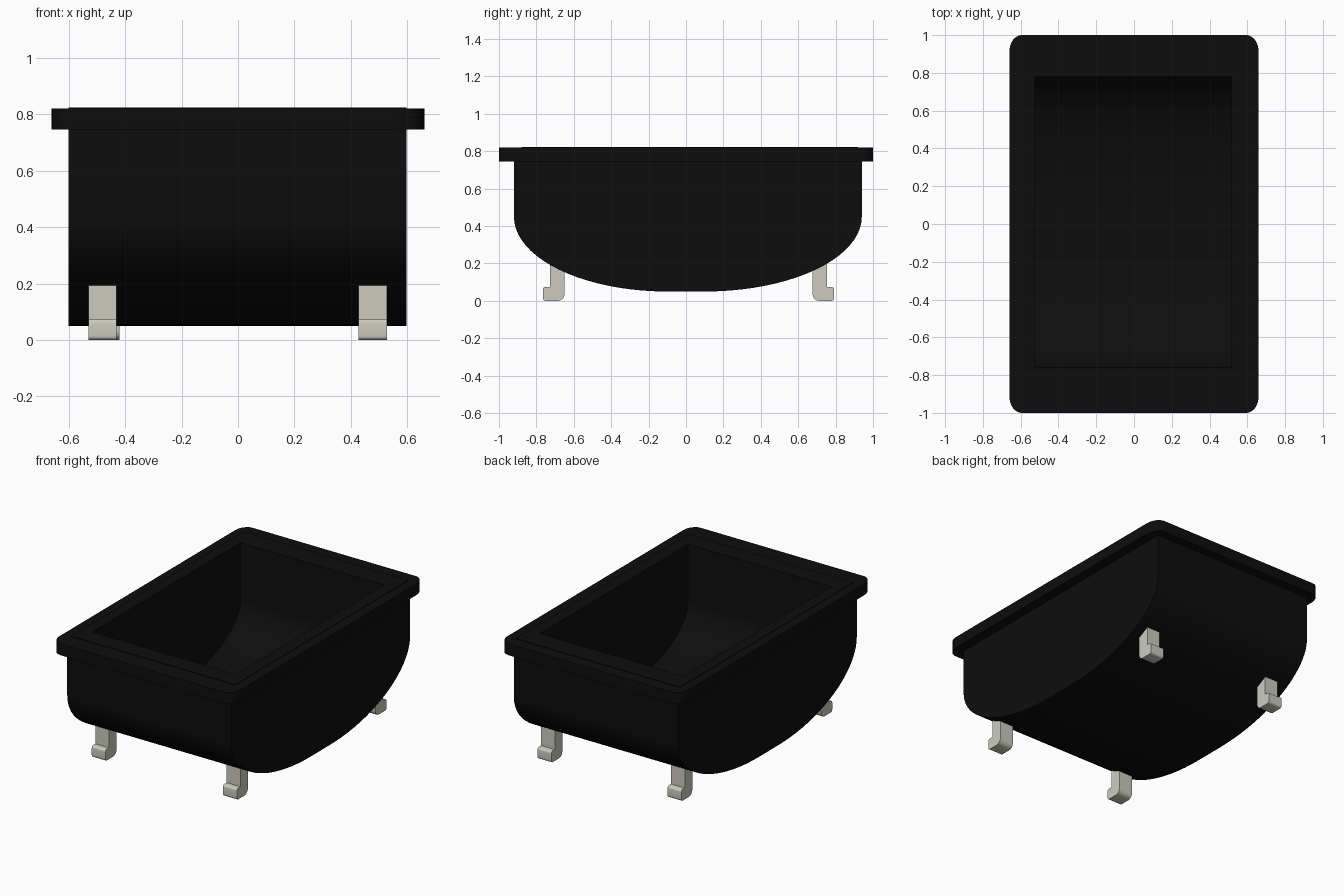
import bpy, bmesh, math

if "Cube" in bpy.data.objects:
    bpy.data.objects.remove(bpy.data.objects["Cube"])


def material(name, rgb):
    m = bpy.data.materials.new(name)
    m.diffuse_color = (*rgb, 1)
    m.use_nodes = True
    m.node_tree.nodes["Principled BSDF"].inputs["Base Color"].default_value = m.diffuse_color
    return m


BLACK = material("black enamel", (0.004, 0.004, 0.004))
IVORY = material("pale ivory", (0.60, 0.60, 0.52))


def finish(name, bm, mat, angle=30):
    bmesh.ops.recalc_face_normals(bm, faces=bm.faces)
    me = bpy.data.meshes.new(name)
    bm.to_mesh(me)
    bm.free()
    me.materials.append(mat)
    ob = bpy.data.objects.new(name, me)
    bpy.context.collection.objects.link(ob)
    bpy.ops.object.select_all(action='DESELECT')
    ob.select_set(True)
    bpy.context.view_layer.objects.active = ob
    bpy.ops.object.shade_smooth_by_angle(angle=math.radians(angle))
    return ob


def bowl_profile(y0, y1, c, z_mid, z_low, n=20):
    """Side curve of the tub: two elliptical ends joined by a flat bottom."""
    pts = []
    for i in range(n + 1):
        t = math.pi / 2 * i / n
        pts.append((-c + (y0 + c) * math.cos(t), z_mid - (z_mid - z_low) * math.sin(t)))
    for i in range(n, -1, -1):
        t = math.pi / 2 * i / n
        pts.append((c + (y1 - c) * math.cos(t), z_mid - (z_mid - z_low) * math.sin(t)))
    return pts


def trough(bm, profile, x0, x1):
    """Open-topped extrusion of a profile in x; returns the four top corners."""
    a = [bm.verts.new((x0, y, z)) for y, z in profile]
    b = [bm.verts.new((x1, y, z)) for y, z in profile]
    for i in range(len(a) - 1):
        bm.faces.new((a[i], a[i + 1], b[i + 1], b[i]))
    bm.faces.new(a)
    bm.faces.new(b)
    return [a[0], b[0], b[-1], a[-1]]


# Tub body: outer shell, inner basin and the narrow raised lip joining them
TOP = 0.824
bm = bmesh.new()
outer = [(-0.88, TOP), (-0.88, 0.78), (-0.92, 0.78)]
outer += bowl_profile(-0.92, 0.94, 0.10, 0.45, 0.05)
outer += [(0.94, 0.78), (0.92, 0.78), (0.92, TOP)]
inner = [(-0.76, TOP)] + bowl_profile(-0.76, 0.78, 0.05, 0.45, 0.12) + [(0.78, TOP)]
o = trough(bm, outer, -0.60, 0.596)
i_ = trough(bm, inner, -0.527, 0.517)
for k in range(4):
    j = (k + 1) % 4
    bm.faces.new((o[k], o[j], i_[j], i_[k]))
finish("tub_body", bm, BLACK)


def rounded_rect(x0, x1, y0, y1, rx, ry, n=8):
    pts = []
    for q, (cx, cy) in enumerate([(x1 - rx, y1 - ry), (x0 + rx, y1 - ry),
                                  (x0 + rx, y0 + ry), (x1 - rx, y0 + ry)]):
        for s in range(n + 1):
            t = math.pi / 2 * (q + s / n)
            pts.append((cx + rx * math.cos(t), cy + ry * math.sin(t)))
    return pts


# Rim: rounded rectangular band around the top
bm = bmesh.new()
out = rounded_rect(-0.66, 0.66, -1, 1, 0.065, 0.09)
hole = rounded_rect(-0.56, 0.55, -0.82, 0.85, 0.01, 0.01)
loops = [[bm.verts.new((x, y, z)) for x, y in ring]
         for ring, z in ((out, 0.745), (out, 0.82), (hole, 0.82), (hole, 0.745))]
for k in range(4):
    p, q = loops[k], loops[(k + 1) % 4]
    for s in range(len(p)):
        t = (s + 1) % len(p)
        bm.faces.new((p[s], p[t], q[t], q[s]))
finish("rim", bm, BLACK)


def arc(cy, cz, r, a0, a1, n=5):
    return [(cy + r * math.cos(math.radians(a0 + (a1 - a0) * s / n)),
             cz + r * math.sin(math.radians(a0 + (a1 - a0) * s / n))) for s in range(n + 1)]


# Feet: short post with an outward toe, rounded at toe and heel
FOOT = [(0.65, 0.215)] + arc(0.685, 0.035, 0.035, 180, 270)
FOOT += arc(0.75, 0.015, 0.015, 270, 360)
FOOT += arc(0.75, 0.060, 0.015, 0, 90) + [(0.728, 0.075), (0.728, 0.215)]


def foot(name, x, side, shift):
    bm = bmesh.new()
    a, b = [[bm.verts.new((x + dx, side * (y + shift), z)) for y, z in FOOT]
            for dx in (-0.05, 0.05)]
    for s in range(len(a)):
        t = (s + 1) % len(a)
        bm.faces.new((a[s], a[t], b[t], b[s]))
    bm.faces.new(a)
    bm.faces.new(b)
    finish(name, bm, IVORY)


foot("front_left_foot", -0.48, -1, 0)
foot("front_right_foot", 0.477, -1, 0)
foot("back_left_foot", -0.47, 1, 0.027)
foot("back_right_foot", 0.477, 1, 0.027)
